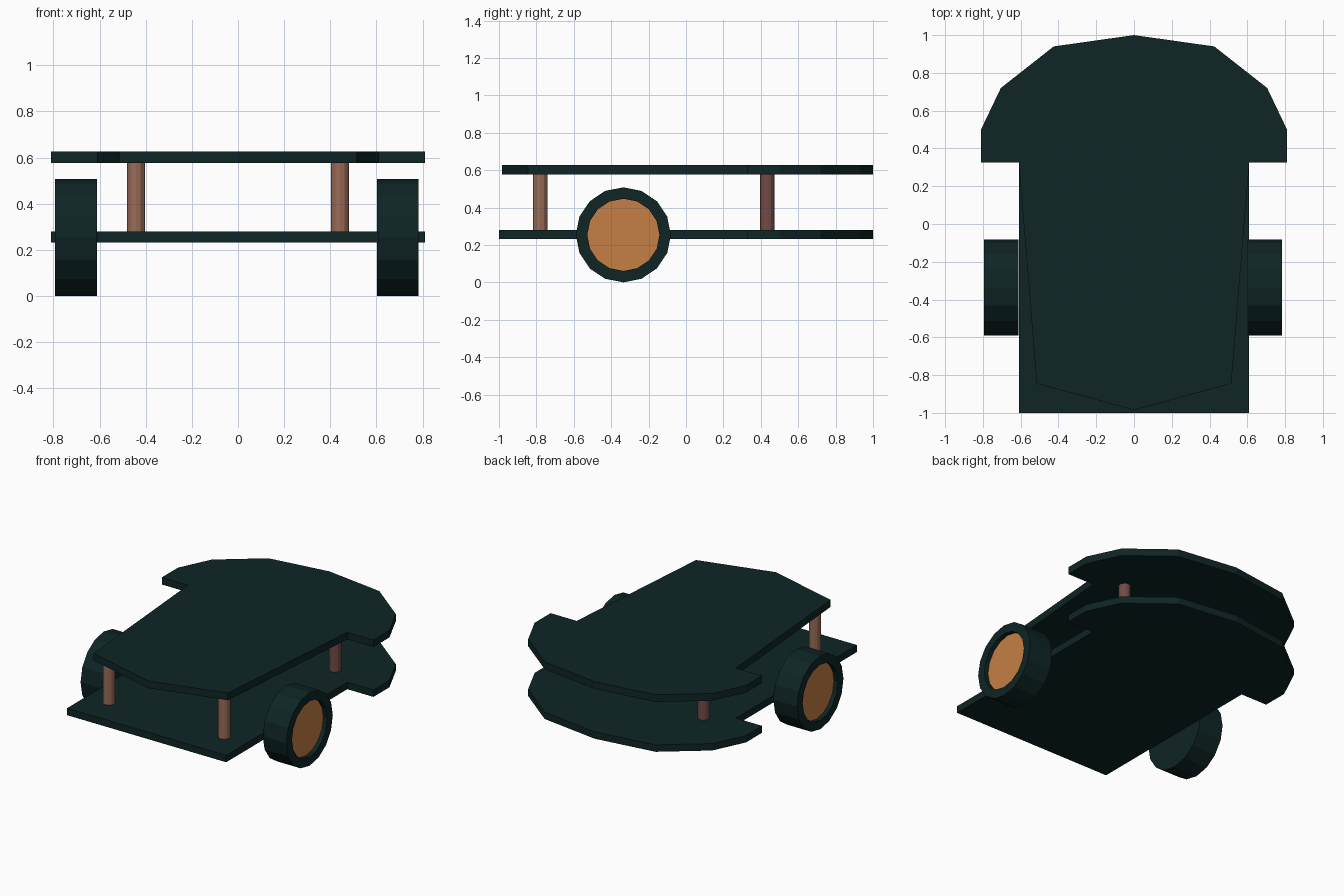
import bpy, bmesh, math

if "Cube" in bpy.data.objects:
    bpy.data.objects.remove(bpy.data.objects["Cube"])


def material(name, rgb):
    m = bpy.data.materials.new(name)
    m.diffuse_color = (*rgb, 1)
    m.use_nodes = True
    m.node_tree.nodes["Principled BSDF"].inputs["Base Color"].default_value = m.diffuse_color
    return m


DARK = material("dark_green", (0.0045, 0.018, 0.018))
ORANGE = material("copper_orange", (0.56, 0.21, 0.058))
BROWN = material("light_brown", (0.32, 0.15, 0.095))
RED = material("red_brown", (0.17, 0.07, 0.062))


def finish(bm, name, mats):
    bmesh.ops.recalc_face_normals(bm, faces=bm.faces[:])
    me = bpy.data.meshes.new(name)
    bm.to_mesh(me)
    bm.free()
    for m in mats:
        me.materials.append(m)
    ob = bpy.data.objects.new(name, me)
    bpy.context.collection.objects.link(ob)
    return ob


def plate(name, half, z0, z1):
    """Extrude an outline given as its right half, mirrored in x."""
    pts = half + [(-x, y) for x, y in reversed(half) if x > 0]
    bm = bmesh.new()
    f = bm.faces.new([bm.verts.new((x, y, z0)) for x, y in pts])
    ext = bmesh.ops.extrude_face_region(bm, geom=[f])["geom"]
    verts = [v for v in ext if isinstance(v, bmesh.types.BMVert)]
    bmesh.ops.translate(bm, verts=verts, vec=(0, 0, z1 - z0))
    finish(bm, name, [DARK])


# Two decks sharing the same rounded, wider rear
rear = [(0.61, 0.325), (0.81, 0.325), (0.81, 0.50), (0.705, 0.72), (0.425, 0.94), (0, 1.0)]
plate("lower_deck", [(0.61, -1.0)] + rear, 0.232, 0.28)
plate("upper_deck", [(0, -0.985), (0.515, -0.845)] + rear, 0.577, 0.627)


# Posts between the decks
def post(name, x, y, mat):
    bm = bmesh.new()
    bmesh.ops.create_cone(bm, cap_ends=True, segments=12, radius1=0.039, radius2=0.039, depth=0.31)
    bmesh.ops.translate(bm, verts=bm.verts[:], vec=(x, y, 0.428))
    finish(bm, name, [mat])


# Wheels: lathe-like rings with a recessed coloured hub
def wheel(name, side, inner, outer):
    n = 16
    profile = [(inner, 0.254), (outer, 0.254), (outer, 0.193), (outer - 0.03, 0.193)]
    bm = bmesh.new()
    rings = []
    for x, r in profile:
        rings.append([bm.verts.new((side * x, -0.335 + r * math.cos(2 * math.pi * i / n),
                                    0.254 + r * math.sin(2 * math.pi * i / n))) for i in range(n)])
    for a, b in zip(rings, rings[1:]):
        for i in range(n):
            j = (i + 1) % n
            bm.faces.new((a[i], a[j], b[j], b[i]))
    bm.faces.new(rings[0])
    hub = bm.faces.new(rings[-1])
    hub.material_index = 1
    finish(bm, name, [DARK, ORANGE])


wheel("right_wheel", 1, 0.602, 0.783)
wheel("left_wheel", -1, 0.612, 0.794)
for side, label in ((1, "right"), (-1, "left")):
    post(f"front_{label}_post", side * 0.442, -0.78, BROWN)
    post(f"rear_{label}_post", side * 0.442, 0.435, RED)
